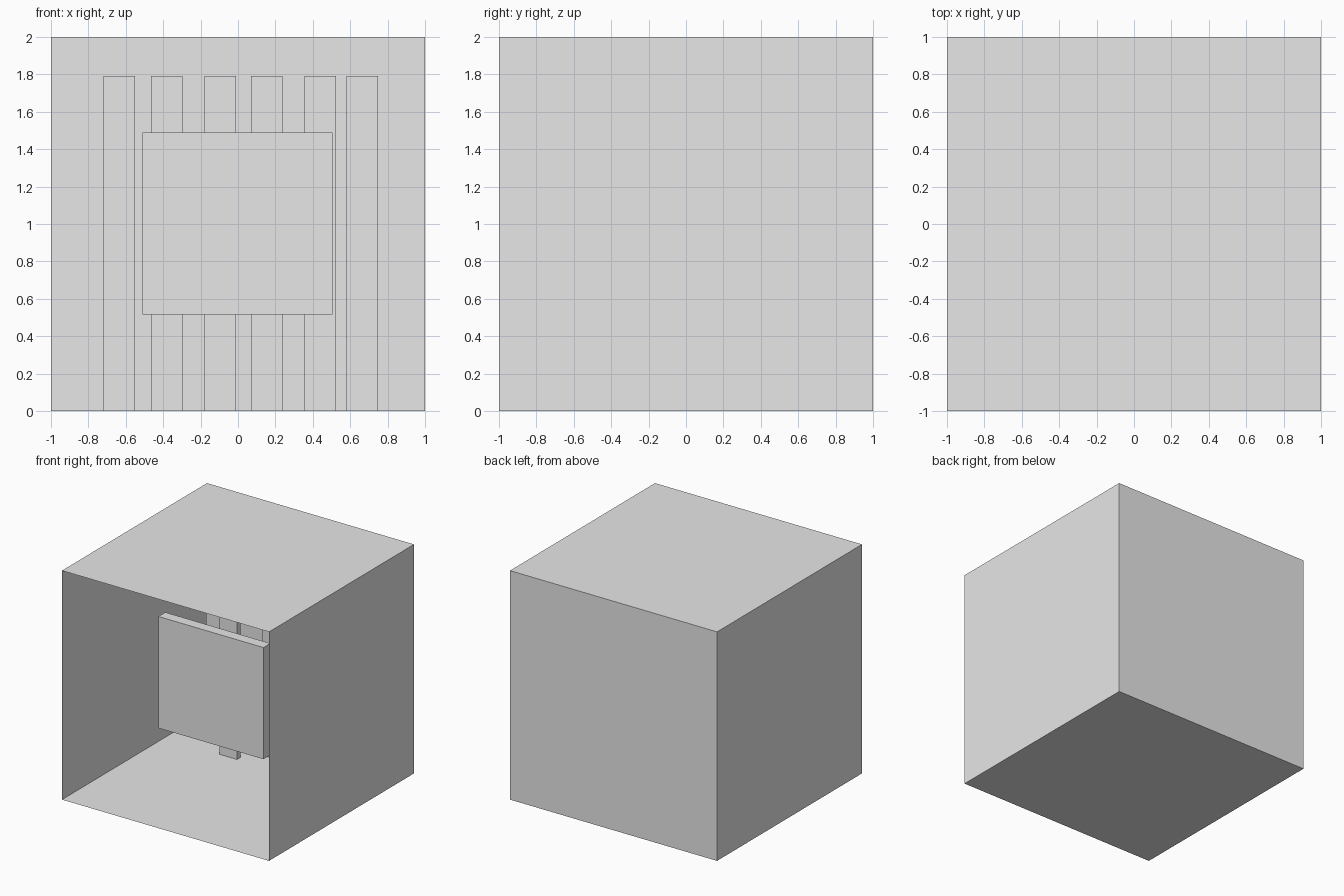
import bpy
import bmesh
from mathutils import Matrix, Vector

cube = bpy.data.objects.get("Cube")
if cube:
    bpy.data.objects.remove(cube, do_unlink=True)

# One plain grey for everything
grey = bpy.data.materials.new("light_grey")
grey.use_nodes = True
colour = (0.8, 0.8, 0.8, 1)
grey.diffuse_color = colour
grey.node_tree.nodes["Principled BSDF"].inputs["Base Color"].default_value = colour


def add_box(name, low, high, open_front=False):
    """Box between two corners, optionally without its front face."""
    low, high = Vector(low), Vector(high)
    bm = bmesh.new()
    bmesh.ops.create_cube(bm, size=1)
    bmesh.ops.transform(bm, verts=bm.verts, matrix=Matrix.Translation((low + high) / 2)
                        @ Matrix.Diagonal((*(high - low), 1)))
    if open_front:
        bm.normal_update()
        front = [f for f in bm.faces if f.normal.y < -0.9]
        bmesh.ops.delete(bm, geom=front, context='FACES')
    mesh = bpy.data.meshes.new(name)
    bm.to_mesh(mesh)
    bm.free()
    mesh.materials.append(grey)
    obj = bpy.data.objects.new(name, mesh)
    bpy.context.collection.objects.link(obj)
    return obj


# Thin-walled room, open at the front
add_box("room_shell", (-1, -1, 0), (1, 1, 2), open_front=True)

# Floating panel
add_box("front_panel", (-0.51, -0.37, 0.515), (0.505, -0.275, 1.49))

# Two staggered rows of upright slats
rows = {"front_slat": (0.41, (-0.465, 0.07, 0.58)),
        "rear_slat": (0.59, (-0.72, -0.18, 0.355))}
for name, (y, lefts) in rows.items():
    for i, x in enumerate(lefts, 1):
        add_box(f"{name}_{i}", (x, y, 0), (x + 0.168, y + 0.05, 1.79))
